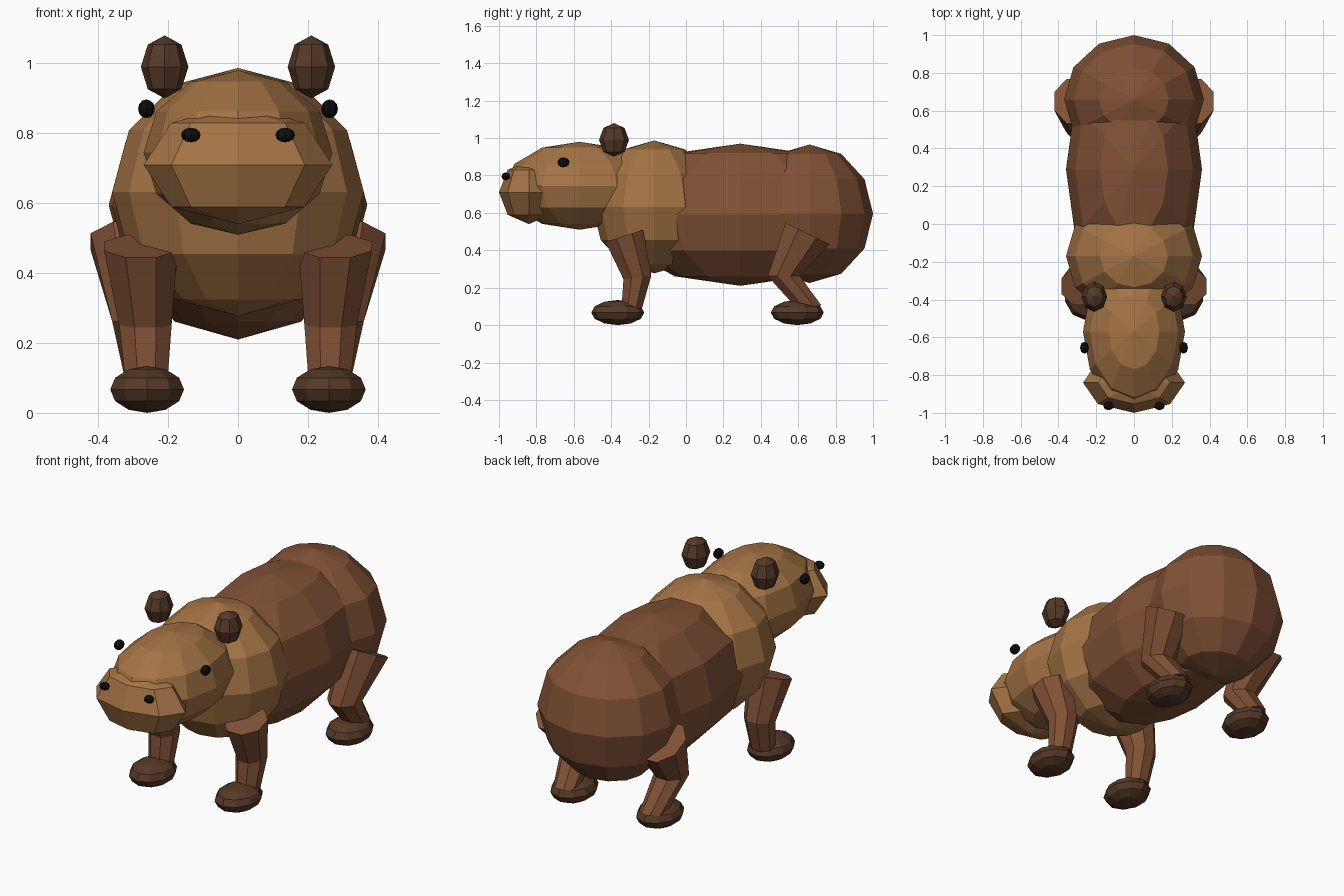
import bpy, bmesh, math
from mathutils import Vector

if "Cube" in bpy.data.objects:
    bpy.data.objects.remove(bpy.data.objects["Cube"])


def material(name, rgb):
    m = bpy.data.materials.new(name)
    m.diffuse_color = (*rgb, 1)
    m.use_nodes = True
    m.node_tree.nodes["Principled BSDF"].inputs["Base Color"].default_value = m.diffuse_color
    return m


BROWN = material("warm brown", (0.22, 0.083, 0.036))
TAN = material("golden tan", (0.375, 0.175, 0.06))
DARK = material("dark brown", (0.092, 0.041, 0.02))
BLACK = material("black", (0.004, 0.004, 0.004))


def finish(name, bm, mat):
    bmesh.ops.recalc_face_normals(bm, faces=bm.faces)
    mesh = bpy.data.meshes.new(name)
    bm.to_mesh(mesh)
    bm.free()
    mesh.materials.append(mat)
    ob = bpy.data.objects.new(name, mesh)
    bpy.context.collection.objects.link(ob)
    return ob


def ellipsoid(name, center, radii, mat, segments=12, rings=6):
    """Flat-shaded ellipsoid with a vertical axis."""
    bm = bmesh.new()
    bmesh.ops.create_uvsphere(bm, u_segments=segments, v_segments=rings, radius=1)
    for v in bm.verts:
        v.co = Vector(c + r * p for c, r, p in zip(center, radii, v.co))
    return finish(name, bm, mat)


def limb(name, side, stations, mat, n=8):
    """Tapered tube; each station is x, y, z, x radius, y radius, tilt (degrees)."""
    bm = bmesh.new()
    loops = []
    for x, y, z, rx, ry, tilt in stations:
        t = math.radians(tilt)
        ring = []
        for i in range(n):
            a = math.tau * (i + 0.5) / n
            d = ry * math.sin(a) / math.cos(math.pi / n)
            w = rx * math.cos(a) / math.cos(math.pi / n)
            ring.append(bm.verts.new((side * (x + w), y + d * math.cos(t), z + d * math.sin(t))))
        loops.append(ring)
    for a, b in zip(loops, loops[1:]):
        for i in range(n):
            j = (i + 1) % n
            bm.faces.new((a[i], a[j], b[j], b[i]))
    bm.faces.new(loops[0])
    bm.faces.new(loops[-1])
    return finish(name, bm, mat)


# Torso and head
ellipsoid("torso", (0, 0.29, 0.59), (0.36, 0.70, 0.38), BROWN)
ellipsoid("rump", (0, 0.66, 0.595), (0.37, 0.34, 0.37), BROWN)
ellipsoid("shoulders", (0, -0.17, 0.632), (0.36, 0.33, 0.355), TAN)
ellipsoid("head", (0, -0.57, 0.745), (0.27, 0.40, 0.235), TAN)
ellipsoid("muzzle", (0, -0.84, 0.71), (0.27, 0.16, 0.17), TAN, 8, 4)

# Leg stations from hip to ankle
FRONT_LEG = [(0.278, -0.33, 0.477, 0.105, 0.105, 18),
             (0.265, -0.26, 0.255, 0.075, 0.075, 8),
             (0.262, -0.29, 0.09, 0.06, 0.055, 0)]
BACK_LEG = [(0.312, 0.65, 0.49, 0.11, 0.13, -26),
            (0.28, 0.523, 0.262, 0.08, 0.086, 0),
            (0.262, 0.66, 0.095, 0.06, 0.065, 8)]

# Paired parts
for side, tag in ((-1, "left"), (1, "right")):
    limb("front_leg_" + tag, side, FRONT_LEG, BROWN)
    limb("back_leg_" + tag, side, BACK_LEG, BROWN)
    for y, end in ((-0.365, "front"), (0.595, "back")):
        ellipsoid(f"{end}_foot_{tag}", (side * 0.26, y, 0.067), (0.111, 0.142, 0.067), DARK, 10, 6)
    ellipsoid("ear_" + tag, (side * 0.21, -0.385, 0.99), (0.068, 0.08, 0.09), DARK, 8, 4)
    ellipsoid("eye_" + tag, (side * 0.262, -0.655, 0.87), (0.024, 0.032, 0.027), BLACK, 8, 6)
    ellipsoid("nostril_" + tag, (side * 0.135, -0.963, 0.795), (0.028, 0.023, 0.021), BLACK, 8, 6)
